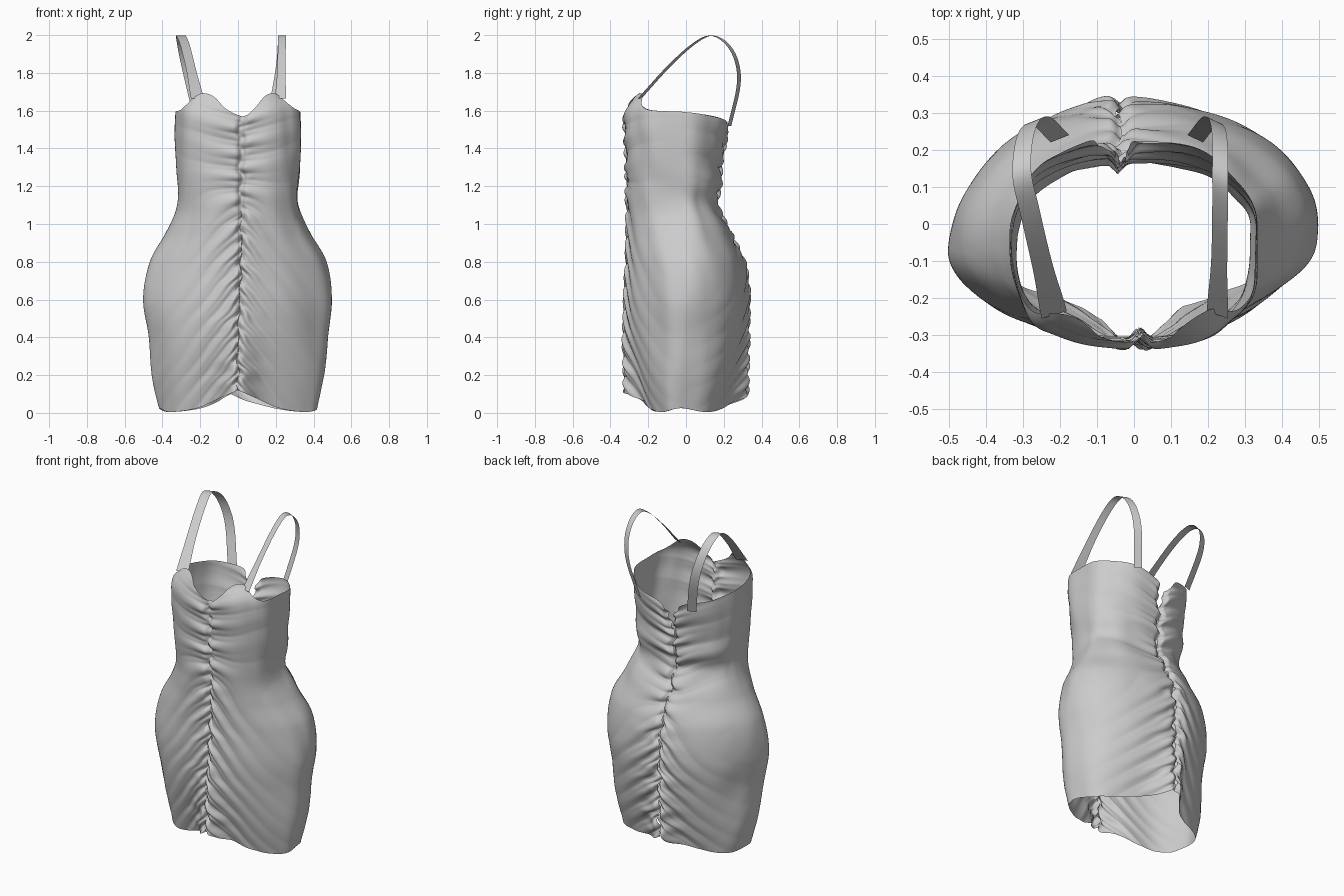
import bpy, bmesh, math
from mathutils import Vector, noise

if "Cube" in bpy.data.objects:
    bpy.data.objects.remove(bpy.data.objects["Cube"])


def curve(keys, t):
    """Smooth interpolation through (t, value) keys."""
    n = len(keys)
    if t <= keys[0][0]:
        return keys[0][1]
    if t >= keys[-1][0]:
        return keys[-1][1]
    i = max(k for k in range(n - 1) if keys[k][0] <= t)

    def slope(k):
        a, b = keys[max(k - 1, 0)], keys[min(k + 1, n - 1)]
        return (b[1] - a[1]) / (b[0] - a[0])
    (t0, v0), (t1, v1) = keys[i], keys[i + 1]
    h = t1 - t0
    s = (t - t0) / h
    return (v0 * (2*s**3 - 3*s*s + 1) + v1 * (3*s*s - 2*s**3)
            + h * slope(i) * (s**3 - 2*s*s + s) + h * slope(i + 1) * (s**3 - s*s))


def step(a, b, t):
    s = min(1, max(0, (t - a) / (b - a)))
    return s * s * (3 - 2 * s)


def bell(t, w):
    return math.exp(-(t / w) ** 2)


def finish(name, bm):
    me = bpy.data.meshes.new(name)
    bm.to_mesh(me)
    bm.free()
    ob = bpy.data.objects.new(name, me)
    bpy.context.collection.objects.link(ob)
    for p in me.polygons:
        p.use_smooth = True
    return ob


def grid(bm, rows):
    vs = [[bm.verts.new(p) for p in r] for r in rows]
    for r0, r1 in zip(vs, vs[1:]):
        for i in range(len(r0) - 1):
            bm.faces.new((r0[i], r0[i + 1], r1[i + 1], r1[i]))


# Silhouette profiles, keyed by height
WIDTH = [(0, .415), (.2, .455), (.4, .475), (.6, .5), (.8, .465), (.95, .385), (1.07, .33),
         (1.2, .322), (1.4, .33), (1.55, .33), (1.62, .322), (1.69, .285)]
FRONT = [(0, -.21), (.2, -.265), (.4, -.31), (.6, -.325), (.8, -.315), (1.0, -.312), (1.2, -.315),
         (1.4, -.32), (1.56, -.325), (1.63, -.305), (1.7, -.255)]
BACK = [(0, .21), (.2, .27), (.4, .315), (.6, .335), (.8, .31), (.95, .24), (1.1, .175),
        (1.2, .18), (1.35, .195), (1.55, .235)]
SQUARE_F = [(0, 2.1), (.6, 1.8), (.9, 2.0), (1.2, 2.8), (1.6, 3.2)]
SQUARE_B = [(0, 2.1), (.6, 1.9), (1.1, 2.1), (1.6, 2.2)]
# Hem and neckline heights, keyed by angle from the front
HEM = [(0, .12), (10, .085), (30, .025), (60, .005), (90, .025), (120, .005), (150, .02),
       (170, .06), (180, .1)]
NECK = [(0, 1.57), (4, 1.60), (14, 1.665), (25, 1.69), (37, 1.685), (52, 1.63), (65, 1.605),
        (90, 1.595), (130, 1.57), (160, 1.54), (172, 1.51), (180, 1.46)]
LEAN = [(.3, -1.3), (.9, -1.0), (1.15, -.2), (1.4, .2), (1.6, .3)]


def gathers(u, z, lean, seed):
    """Puffy folds fanning out from a ruched seam."""
    q = z - lean * u + .02 * noise.noise(Vector((u * 4, z * 5, seed)))
    fine = abs(math.sin(math.pi * q / .062 + seed)) - .6
    wide = abs(math.sin(math.pi * q / .125 + seed * 2)) - .6
    fine *= .020 * math.exp(-u / .07)
    wide *= .028 * math.exp(-u / .15) * (1 - .5 * bell(u, .03))
    return fine + wide - .022 * bell(u, .018)


def dress_point(deg, v):
    ad = abs(deg)
    side = 1 if deg >= 0 else -1
    z0, z1 = curve(HEM, ad), curve(NECK, ad)
    z = z0 + (z1 - z0) * v
    a = math.radians(ad)
    s, c = math.sin(a), math.cos(a)
    front = c > 0
    w = curve(WIDTH, z)
    yc = -.03 + side * .035 * bell(z - .6, .4)
    n = curve(SQUARE_F if front else SQUARE_B, z)
    y_end = curve(FRONT if front else BACK, z)
    x = w * max(s, 0) ** (2 / n)
    y = yc + (y_end - yc) * abs(c) ** (2 / n)
    u = x
    out = -1 if front else 1
    # seam ridge standing proud of the drawn-in hem
    ridge = max(0, .335 - abs(y_end)) * (1 - step(.4, .6, z)) * bell(u, .085)
    # ruching, fading out around the sides
    seed = (1.3 if front else 4.1) + .5 * side
    lean = curve(LEAN, z)
    if not front:
        lean = -.9 * (1 - step(.6, 1.0, z)) + .35 * step(.7, 1.2, z)
    d = gathers(u, z, lean, seed) * abs(c) ** .6 + ridge
    # broad soft drapes on the side panels
    d += .016 * noise.noise(Vector((side * 3 + ad * .035, z * 2.6 + ad * .02, 7))) * s
    d += .011 * math.sin(26 * (z + .3 * y)) * bell(z - 1.15, .16) * bell(ad - 135, 45)
    y += d * (out * (abs(c) ** .5))
    x += d * s * s
    x *= side
    # wandering seam line and the open back at the top
    wob = .008 * math.sin(z * 37) + .006 * math.sin(z * 61 + 1)
    shift = (.018 * step(.3, .9, z) + wob * .6) if front else (-.038 + wob)
    x += shift * bell(u, .13)
    if not front:
        x += side * .018 * step(1.3, 1.45, z) * bell(u, .06)
    return Vector((x, y, z))


# Dress body: one draped sheet wrapped round from the back seam
bm = bmesh.new()
COLS, ROWS = 280, 230
angles = []
for i in range(COLS + 1):
    t = -180 + 360 * i / COLS
    # columns packed closer near the front and back seams
    angles.append(t - 22 * math.sin(math.radians(2 * t)))
angles[0], angles[-1] = -180, 180
grid(bm, [[dress_point(a, j / ROWS) for a in angles] for j in range(ROWS + 1)])
bmesh.ops.remove_doubles(bm, verts=bm.verts, dist=.0004)
bmesh.ops.recalc_face_normals(bm, faces=bm.faces)
finish("dress_body", bm)


# Shoulder straps: flat ribbons looping over the shoulder
def strap(name, xs, half):
    ys = [-.245, -.10, .03, .13, .215, .268, .278, .23]
    zs = [1.665, 1.825, 1.945, 1.997, 1.955, 1.86, 1.73, 1.52]
    bm = bmesh.new()
    rows = []
    for j in range(65):
        t = 7 * j / 64
        x, y, z = (curve(list(enumerate(k)), t) for k in (xs, ys, zs))
        h = half * (1 + .35 * bell(t, .6))
        rows.append([Vector((x + h * k, y + .01 * k * (1 if x > 0 else -1) * -1, z))
                     for k in (-1, -.33, .33, 1)])
    grid(bm, rows)
    bmesh.ops.recalc_face_normals(bm, faces=bm.faces)
    finish(name, bm)


strap("right_strap", [.225, .23, .232, .232, .232, .225, .205, .165], .021)
strap("left_strap", [-.215, -.25, -.28, -.302, -.298, -.28, -.25, -.20], .025)
